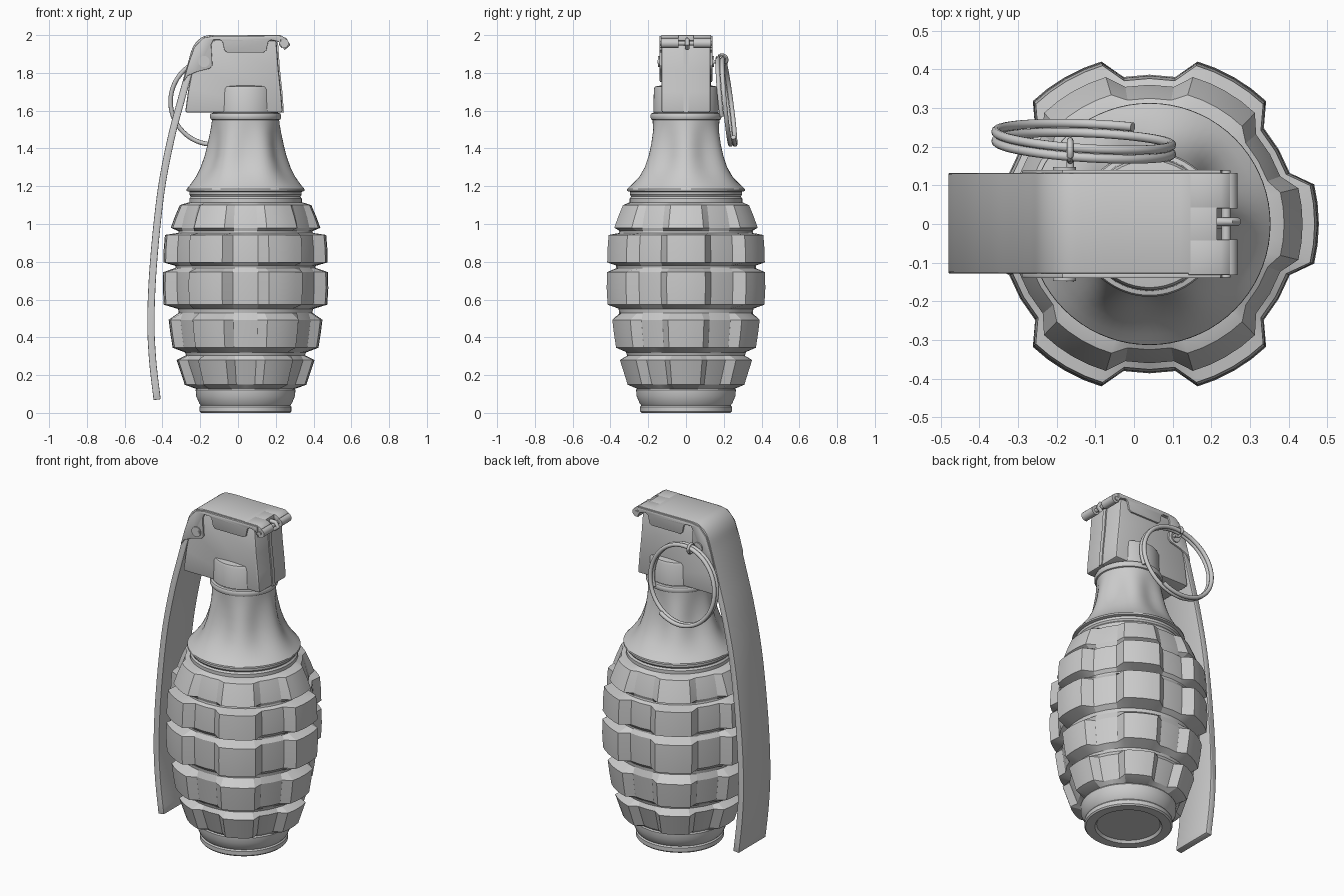
import bpy, bmesh
from math import sin, cos, pi, radians
from mathutils import Vector

if "Cube" in bpy.data.objects:
    bpy.data.objects.remove(bpy.data.objects["Cube"])

CX = 0.04  # body axis


def finish(name, bm, angle=30, bevel=0):
    bmesh.ops.recalc_face_normals(bm, faces=bm.faces[:])
    me = bpy.data.meshes.new(name)
    bm.to_mesh(me)
    bm.free()
    ob = bpy.data.objects.new(name, me)
    bpy.context.collection.objects.link(ob)
    bpy.ops.object.select_all(action='DESELECT')
    ob.select_set(True)
    bpy.context.view_layer.objects.active = ob
    if bevel:
        m = ob.modifiers.new("bevel", 'BEVEL')
        m.width, m.segments = bevel, 2
        m.limit_method, m.angle_limit = 'ANGLE', radians(40)
        bpy.ops.object.modifier_apply(modifier=m.name)
    bpy.ops.object.shade_smooth_by_angle(angle=radians(angle))
    return ob


def lathe(name, rows, thetas, radius, angle=30):
    """Skin closed rings around the body axis; row[0] is z."""
    bm = bmesh.new()
    rings = []
    for row in rows:
        ring = []
        for t in thetas:
            r = radius(row, t)
            ring.append(bm.verts.new((CX + r * cos(t), r * sin(t), row[0])))
        rings.append(ring)
    n = len(thetas)
    for a, b in zip(rings, rings[1:]):
        for i in range(n):
            bm.faces.new((a[i], a[(i + 1) % n], b[(i + 1) % n], b[i]))
    bm.faces.new(rings[0])
    bm.faces.new(rings[-1])
    return finish(name, bm, angle)


def prism(name, pts, y0, y1, bevel=0, angle=30):
    """Extrude an xz outline along y."""
    bm = bmesh.new()
    f = bm.faces.new([bm.verts.new((x, y0, z)) for x, z in pts])
    ext = bmesh.ops.extrude_face_region(bm, geom=[f])
    vs = [v for v in ext['geom'] if isinstance(v, bmesh.types.BMVert)]
    bmesh.ops.translate(bm, verts=vs, vec=(0, y1 - y0, 0))
    return finish(name, bm, angle, bevel)


def tube(name, pts, r, sides=10):
    bm = bmesh.new()
    pts = [Vector(p) for p in pts]
    rings = []
    for i, p in enumerate(pts):
        d = (pts[min(i + 1, len(pts) - 1)] - pts[max(i - 1, 0)]).normalized()
        ref = Vector((0, 1, 0)) if abs(d.y) < 0.8 else Vector((0, 0, 1))
        u = d.cross(ref).normalized()
        w = d.cross(u)
        rings.append([bm.verts.new(p + r * (u * cos(2 * pi * k / sides) + w * sin(2 * pi * k / sides)))
                      for k in range(sides)])
    for a, b in zip(rings, rings[1:]):
        for k in range(sides):
            bm.faces.new((a[k], a[(k + 1) % sides], b[(k + 1) % sides], b[k]))
    bm.faces.new(rings[0])
    bm.faces.new(rings[-1])
    return finish(name, bm, 45)


def spline(pts, steps=5):
    p = [Vector(q) for q in pts]
    p = [2 * p[0] - p[1]] + p + [2 * p[-1] - p[-2]]
    out = []
    for i in range(1, len(p) - 2):
        a, b, c, d = p[i - 1:i + 3]
        for s in range(steps):
            t = s / steps
            out.append(0.5 * (2 * b + (c - a) * t + (2 * a - 5 * b + 4 * c - d) * t * t
                              + (3 * b - a - 3 * c + d) * t ** 3))
    return out + [p[-2]]


CIRCLE = [2 * pi * i / 72 for i in range(72)]
plain = lambda row, t: row[1]

# Segmented body: each row is z, radius on a block, radius in a vertical groove
body_rows = [
    (.125, .255, .255), (.149, .322, .28), (.28, .365, .325), (.305, .315, .312), (.32, .32, .317),
    (.345, .386, .347), (.42, .398, .357), (.493, .407, .366), (.53, .354, .354), (.55, .357, .357),
    (.573, .433, .381), (.66, .438, .386), (.745, .436, .386), (.768, .37, .37), (.778, .37, .37),
    (.797, .435, .384), (.87, .433, .383), (.942, .427, .376), (.953, .356, .356), (.962, .354, .354),
    (.98, .396, .36), (1.04, .374, .346), (1.10, .348, .325), (1.115, .30, .30)]
body_t = [radians(60 * k + o) for k in range(6) for o in (-20, -13.5, -7, 0, 7, 13.5, 20, 30)]


def block_radius(row, t):
    o = abs((t * 180 / pi + 30) % 60 - 30)
    return row[1] if o < 14 else row[2]


lathe("segmented_body", body_rows, body_t, block_radius, 20)

# Base foot with shallow recess underneath
lathe("base_foot", [(.015, .165), (.015, .175), (0, .185), (0, .236), (.008, .243), (.032, .243),
                    (.04, .237), (.05, .245), (.09, .262), (.122, .264), (.132, .258), (.14, .25)],
      CIRCLE, plain)

# Collar between body and neck
lathe("collar", [(1.09, .298), (1.135, .298), (1.145, .29), (1.155, .297), (1.17, .297), (1.178, .29)],
      CIRCLE, plain)

# Fluted neck: z, radius, flute depth
lathe("fluted_neck", [(1.17, .295, 0), (1.175, .313, 0), (1.185, .312, 0), (1.21, .288, .003),
                      (1.25, .255, .008), (1.30, .226, .012), (1.36, .204, .013), (1.42, .191, .011),
                      (1.48, .182, .007), (1.53, .178, .002), (1.56, .177, 0)],
      CIRCLE, lambda row, t: row[1] + row[2] * cos(6 * t))
lathe("neck_ring", [(1.55, .175), (1.554, .184), (1.563, .188), (1.577, .188), (1.585, .184), (1.588, .172),
                    (1.61, .165)], CIRCLE, plain)

# Head block with a round bulge at its lower half
prism("head_block", [(-.28, 1.59), (.237, 1.59), (.228, 1.7), (.215, 1.82), (.203, 1.975),
                     (-.15, 1.975), (-.2, 1.94), (-.235, 1.85), (-.262, 1.72)], -.13, .13, .012)
lathe("head_bulge", [(1.59, .17), (1.595, .173), (1.715, .17), (1.728, .164), (1.735, .12)], CIRCLE, plain)
prism("head_seam_rib", [(.2, 1.59), (.243, 1.59), (.235, 1.7), (.222, 1.82), (.212, 1.96), (.19, 1.96)],
      -.012, .012)

# Long curved lever with its top plate
path = spline([(.15, 1.985), (0, 1.985), (-.12, 1.985), (-.18, 1.975), (-.222, 1.93), (-.25, 1.84),
               (-.30, 1.66), (-.355, 1.45), (-.408, 1.17), (-.447, .8), (-.461, .5), (-.452, .28),
               (-.428, .07)])
outer, inner = [], []
for i, p in enumerate(path):
    d = (path[min(i + 1, len(path) - 1)] - path[max(i - 1, 0)]).normalized()
    n = Vector((d.y, -d.x))
    h = .015 + .004 * min(1, i / 30)
    outer.append(p - n * h)
    inner.append(p + n * h)
prism("safety_lever", outer + inner[::-1], -.128, .132, .004)

# Side flanges of the lever: deep rear cheek, hanging tab, front ear
flange = [(.225, 1.995), (-.13, 1.995), (-.185, 1.985), (-.232, 1.935), (-.262, 1.85), (-.29, 1.75),
          (-.265, 1.785), (-.22, 1.805), (-.15, 1.823), (-.135, 1.84), (-.142, 1.95), (-.13, 1.975),
          (-.095, 1.975), (-.082, 1.965), (-.072, 1.92), (-.058, 1.908), (.135, 1.908), (.15, 1.92),
          (.16, 1.965), (.175, 1.975), (.215, 1.965), (.23, 1.93)]
for side, y in (("front", -.14), ("back", .126)):
    prism("lever_flange_" + side, flange, y, y + .014, .003)

# Hinge: plate lips curled around a pin, split by a central notch
for side, s in (("front", -1), ("back", 1)):
    a, b = sorted((s * .04, s * .132))
    prism("hinge_lip_" + side, [(.14, 2), (.225, 2), (.25, 1.985), (.24, 1.97), (.14, 1.97)], a, b, .003)
    tube("hinge_curl_" + side, [(.242, a, 1.957), (.242, b, 1.957)], .026, 20)
prism("hinge_plate", [(.13, 2), (.215, 2), (.215, 1.97), (.13, 1.97)], -.05, .05, .003)
tube("hinge_pin", [(.238, -.138, 1.957), (.238, .138, 1.957)], .012, 12)
tube("hinge_spring_arm", [(.21, .006, 1.975), (.25, .006, 1.975), (.265, .006, 1.95), (.24, .006, 1.93)], .012)

# Pin through the head with a small eye, and its boss on each cheek
tube("pull_pin", [(-.165, -.15, 1.86), (-.165, .165, 1.86)], .01)
tube("pull_pin_eye", [(-.165, .19 + .027 * cos(a), 1.868 + .027 * sin(a))
                      for a in [2 * pi * i / 20 for i in range(21)]], .008, 8)
for side, y in (("front", -.147), ("back", .135)):
    tube("pin_boss_" + side, [(-.18, y, 1.86), (-.18, y + .012, 1.86)], .03, 20)

# Split pull ring: nearly two turns of wire, hanging slightly outward
coil = []
for i in range(131):
    u = i / 130
    a = radians(-20) + u * 1.9 * 2 * pi
    x, z = .227 * cos(a), .227 * sin(a)
    coil.append((-.13 + x, .213 - .115 * z - .05 * x + (u - .5) * .045, 1.648 + z))
tube("pull_ring", coil, .012)
